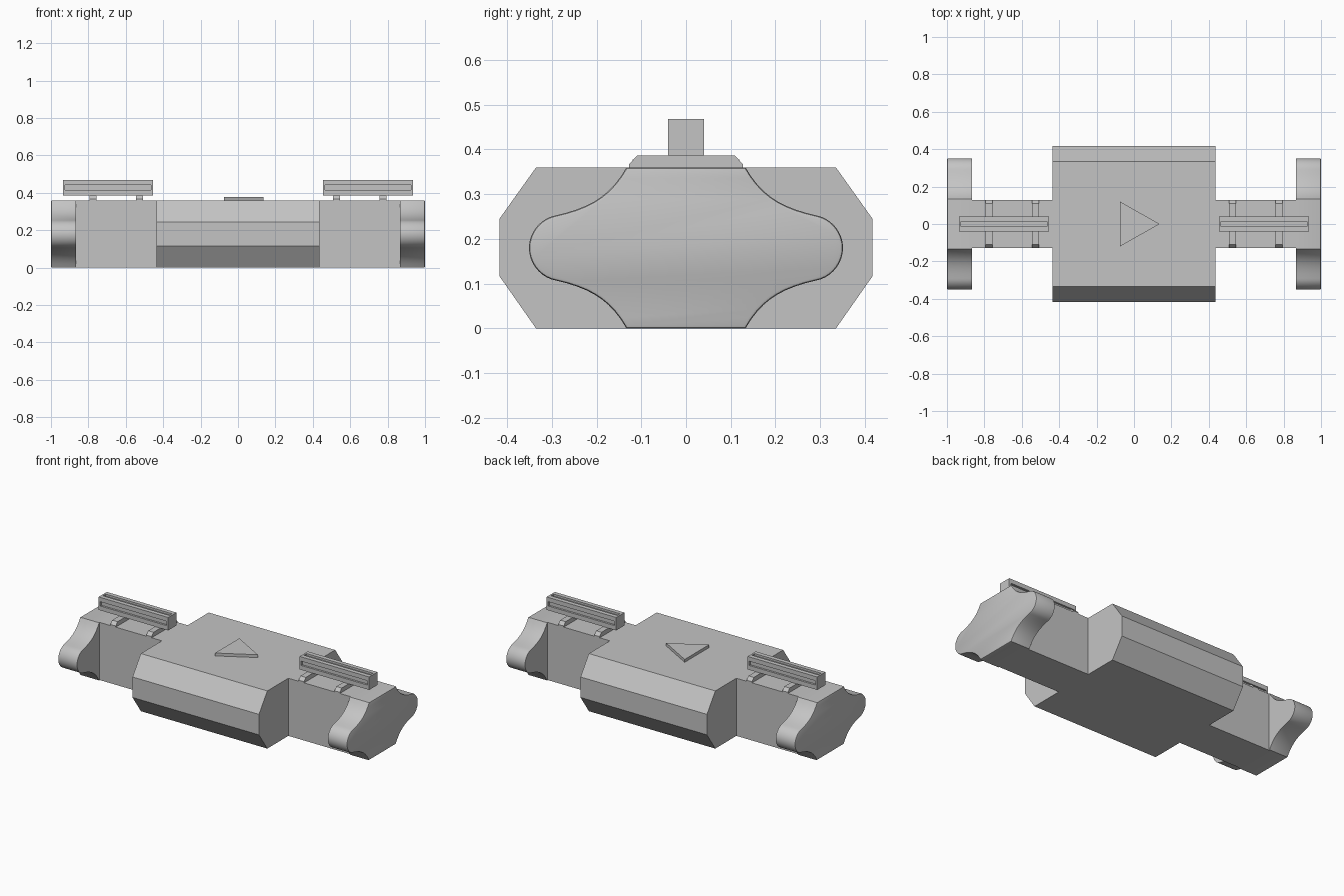
import bpy, bmesh
from mathutils import Vector
from mathutils.geometry import interpolate_bezier

old = bpy.data.objects.get("Cube")
if old:
    bpy.data.objects.remove(old, do_unlink=True)

grey = bpy.data.materials.new("plain grey")
grey.use_nodes = True
COLOUR = (0.55, 0.55, 0.55, 1)
grey.diffuse_color = COLOUR
grey.node_tree.nodes["Principled BSDF"].inputs["Base Color"].default_value = COLOUR


def finish(name, bm, mirrored=False):
    bmesh.ops.recalc_face_normals(bm, faces=bm.faces[:])
    mesh = bpy.data.meshes.new(name)
    bm.to_mesh(mesh)
    bm.free()
    mesh.materials.append(grey)
    obj = bpy.data.objects.new(name, mesh)
    bpy.context.collection.objects.link(obj)
    if mirrored:
        obj.modifiers.new("Mirror", 'MIRROR')
    return obj


def prism(points, offset):
    """Extrude a closed outline of 3D points by an offset."""
    bm = bmesh.new()
    face = bm.faces.new([bm.verts.new(p) for p in points])
    ext = bmesh.ops.extrude_face_region(bm, geom=[face], use_keep_orig=True)
    moved = [g for g in ext["geom"] if isinstance(g, bmesh.types.BMVert)]
    bmesh.ops.translate(bm, verts=moved, vec=offset)
    bmesh.ops.recalc_face_normals(bm, faces=bm.faces[:])
    return bm


def x_prism(half, x0, x1):
    """Extrude along x an outline mirrored from its +y half (bottom to top)."""
    outline = half + [(-y, z) for y, z in reversed(half)]
    return prism([(x0, y, z) for y, z in outline], (x1 - x0, 0, 0))


TOP = 0.36

# Central body with chamfered front and back
finish("central_body", x_prism([(0.335, 0), (0.417, 0.117), (0.417, 0.245), (0.335, TOP)],
                               -0.437, 0.437))

# Side arms
finish("side_arm", x_prism([(0.127, 0), (0.127, TOP)], 0.437, 0.867), True)

# End caps: waisted, rounded outline with a small edge bevel
shoulder = interpolate_bezier(Vector((0.133, TOP)), Vector((0.17, 0.295)),
                              Vector((0.215, 0.27)), Vector((0.29, 0.253)), 10)
nose = interpolate_bezier(Vector((0.29, 0.253)), Vector((0.325, 0.247)),
                          Vector((0.351, 0.215)), Vector((0.351, 0.18)), 10)
upper = [(p.x, p.y) for p in shoulder + nose[1:]]
half = [(y, TOP - z) for y, z in upper] + upper[-2::-1]
bm = x_prism(half, 0.867, 1.0)
rim = [e for e in bm.edges if all(v.co.x > 0.99 for v in e.verts)]
bmesh.ops.bevel(bm, geom=rim, offset=0.007, segments=2, profile=0.5,
                affect='EDGES', clamp_overlap=False)
cap = finish("end_cap", bm, True)
bpy.ops.object.select_all(action='DESELECT')
cap.select_set(True)
bpy.context.view_layer.objects.active = cap
bpy.ops.object.shade_smooth_by_angle(angle=0.5)

# Raised triangular marker
finish("triangle_marker", prism([(-0.075, 0.12, TOP), (-0.075, -0.12, TOP), (0.137, 0, TOP)],
                                (0, 0, 0.018)))

# Cross straps carrying the rails
for name, x in (("inner_strap", 0.508), ("outer_strap", 0.756)):
    strap = [(0.127, TOP), (0.127, 0.367), (0.109, 0.387)]
    finish(name, x_prism(strap, x, x + 0.037), True)

# Top rails with a slot recessed in front, back and top
bm = x_prism([(0.0405, 0.387), (0.0405, 0.468)], 0.454, 0.935)
slotted = [f for f in bm.faces if abs(f.normal.y) > 0.9 or f.normal.z > 0.9]
for f in slotted:
    axis = 2 if abs(f.normal.y) > 0.9 else 1
    bmesh.ops.inset_individual(bm, faces=[f], thickness=0.016)
    centre = f.calc_center_median()
    for v in f.verts:
        v.co[axis] = centre[axis] + (0.0133 if v.co[axis] > centre[axis] else -0.0133)
    bmesh.ops.inset_individual(bm, faces=[f], thickness=0, depth=-0.012)
finish("top_rail", bm, True)
